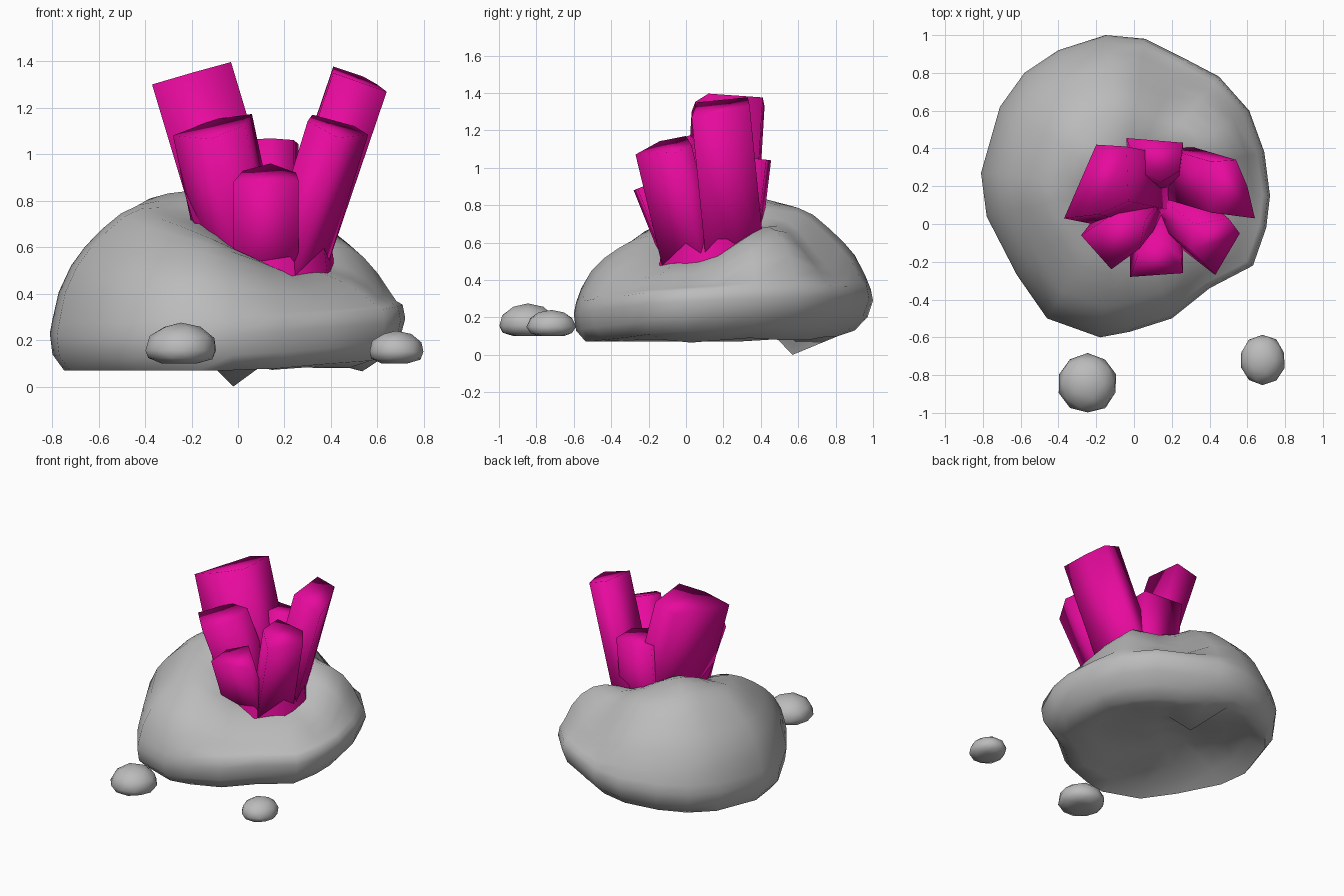
import bpy, bmesh, math
from mathutils import Vector, noise

if "Cube" in bpy.data.objects:
    bpy.data.objects.remove(bpy.data.objects["Cube"])

def material(name, col):
    m = bpy.data.materials.new(name)
    m.diffuse_color = (*col, 1)
    m.use_nodes = True
    m.node_tree.nodes["Principled BSDF"].inputs["Base Color"].default_value = m.diffuse_color
    return m

GREY = material("stone_grey", (0.5, 0.5, 0.5))
PINK = material("crystal_magenta", (0.8, 0.003, 0.34))

def finish(name, bm, mat, angle):
    bmesh.ops.recalc_face_normals(bm, faces=bm.faces)
    me = bpy.data.meshes.new(name)
    bm.to_mesh(me)
    bm.free()
    ob = bpy.data.objects.new(name, me)
    bpy.context.collection.objects.link(ob)
    me.materials.append(mat)
    bpy.ops.object.select_all(action='DESELECT')
    ob.select_set(True)
    bpy.context.view_layer.objects.active = ob
    bpy.ops.object.shade_smooth_by_angle(angle=math.radians(angle))
    return ob

def dip(x, y, cx, cy, depth, s):
    return depth * math.exp(-((x - cx) ** 2 + (y - cy) ** 2) / (2 * s * s))

# Boulder: plan outline scaled into rings, each with its own height
OUTLINE = [(-.15, 1), (.06, .98), (.26, .88), (.45, .78), (.61, .6), (.69, .38), (.72, .15),
           (.7, -.02), (.63, -.22), (.4, -.34), (.2, -.5), (-.02, -.57), (-.18, -.6), (-.46, -.5),
           (-.62, -.27), (-.78, .04), (-.81, .27), (-.71, .62), (-.58, .8), (-.4, .92)]
TOP = [(.14, .88), (.26, .87), (.38, .83), (.5, .79), (.6, .74), (.7, .67), (.8, .59), (.88, .51), (.95, .4)]
SIDE = [(.985, .33), (1, .27), (.985, .18), (.92, .11)]
UNDER = [(.78, .1), (.58, .14), (.36, .17), (.18, .17)]
CX, CY = -.05, .2

def boulder():
    bm = bmesh.new()
    rings = []

    def top_z(x, y, h, d):
        s = .97 + .08 * (-.6 * d.x + .8 * d.y)
        # hollow for the crystals, dent at the back, shoulder at back right
        return (h * s - dip(x, y, .18, .1, .23, .3) - dip(x, y, .24, .74, .1, .12)
                + dip(x, y, .48, .46, .11, .15)
                + .02 * noise.noise(Vector((x * 4, y * 4, 1))))

    for kind, table in (("top", TOP), ("side", SIDE), ("under", UNDER)):
        for k, (r, h) in enumerate(table):
            ring = []
            for ox, oy in OUTLINE:
                d = Vector((ox - CX, oy - CY)).normalized()
                # underside cuts in further toward the back right
                back = max(0, .6 * d.x + .8 * d.y)
                rr = r - (.03 * back * (k - 1) if kind == "side" and k > 1 else 0)
                x, y = CX + rr * (ox - CX), CY + rr * (oy - CY)
                shift = .035 * d.x + .035 * d.y - .01
                if kind == "top":
                    z = max(top_z(x, y, h, d), .345 + shift)
                elif kind == "side":
                    z = max(.07, h + shift)
                else:
                    z = max(.06, h + .05 * noise.noise(Vector((x * 3, y * 3, 7))) - .03 * d.x)
                ring.append(bm.verts.new((x, y, z)))
            rings.append(ring)
    n = len(OUTLINE)
    for a, b in zip(rings, rings[1:]):
        for i in range(n):
            j = (i + 1) % n
            bm.faces.new((a[i], a[j], b[j], b[i]))
    apex = bm.verts.new((CX, CY, top_z(CX, CY, .88, Vector((0, 0)))))
    low = bm.verts.new((CX, CY, .17))
    for i in range(n):
        j = (i + 1) % n
        bm.faces.new((apex, rings[0][i], rings[0][j]))
        bm.faces.new((low, rings[-1][j], rings[-1][i]))
    # small spur under the boulder that touches the ground
    under = [v for ring in rings[-4:] for v in ring]
    spur = min(under, key=lambda v: (v.co.x + .02) ** 2 + (v.co.y - .57) ** 2)
    spur.co = (-.02, .57, 0)
    finish("boulder", bm, GREY, 70)

boulder()

# Leaning crystals: end-face outline in plan, swept down along the lean
def crystal(name, outline, z_first, lean, bottom=.4):
    bm = bmesh.new()
    x0, y0 = outline[0]
    lx, ly = lean
    cap, base = [], []
    for x, y in outline:
        z = z_first - lx * (x - x0) - ly * (y - y0)
        t = z - bottom
        cap.append(bm.verts.new((x, y, z)))
        base.append(bm.verts.new((x - lx * t, y - ly * t, bottom)))
    n = len(cap)
    bm.faces.new(cap)
    bm.faces.new(base[::-1])
    for i in range(n):
        j = (i + 1) % n
        bm.faces.new((cap[i], base[i], base[j], cap[j]))
    finish(name, bm, PINK, 100)

crystal("crystal_tall_left", [(-.37, .03), (-.19, .05), (-.03, .12), (-.04, .41), (-.2, .42)], 1.30, (-.3, .06))
crystal("crystal_tall_right", [(.41, .06), (.64, .03), (.6, .2), (.54, .34), (.41, .33)], 1.35, (.34, -.1))
crystal("crystal_back", [(-.04, .455), (.02, .28), (.14, .22), (.24, .28), (.26, .43)], 1.04, (0, .12))
crystal("crystal_front_left", [(-.28, -.06), (-.12, -.24), (.03, -.13), (.06, .02), (-.1, .06)], 1.08, (-.21, -.27))
crystal("crystal_front_right", [(.32, .0), (.3, -.14), (.43, -.27), (.56, -.05), (.5, .03)], 1.17, (.31, -.24))
crystal("crystal_front", [(-.02, -.28), (.26, -.26), (.25, -.18), (.14, -.08), (.02, -.16)], .88, (0, -.4))

# Shared root of the cluster, sunk in the hollow
bm = bmesh.new()
bmesh.ops.create_cone(bm, cap_ends=True, segments=9, radius1=.315, radius2=.28, depth=.24)
bmesh.ops.translate(bm, verts=bm.verts, vec=(.125, .14, .5))
finish("crystal_root", bm, PINK, 60)

# Two loose pebbles with flattened undersides
def pebble(name, lo, hi, widest):
    bm = bmesh.new()
    bmesh.ops.create_icosphere(bm, subdivisions=2, radius=1)
    for v in bm.verts:
        c = v.co.copy()
        k = 1.03 + .08 * noise.noise(c * 1.5 + Vector((lo[0] * 5, 0, 0)))
        x = (lo[0] + hi[0]) / 2 + c.x * k * (hi[0] - lo[0]) / 2
        y = (lo[1] + hi[1]) / 2 + c.y * k * (hi[1] - lo[1]) / 2
        if c.z > 0:
            z = widest + c.z * (hi[2] - widest)
        else:
            z = widest + max(c.z * 1.3, -1) * (widest - lo[2])
        v.co = (x, max(y, -1), z)
    finish(name, bm, GREY, 50)

pebble("pebble_left", (-.4, -1, .1), (-.09, -.69, .275), .155)
pebble("pebble_right", (.56, -.85, .1), (.8, -.59, .24), .15)
